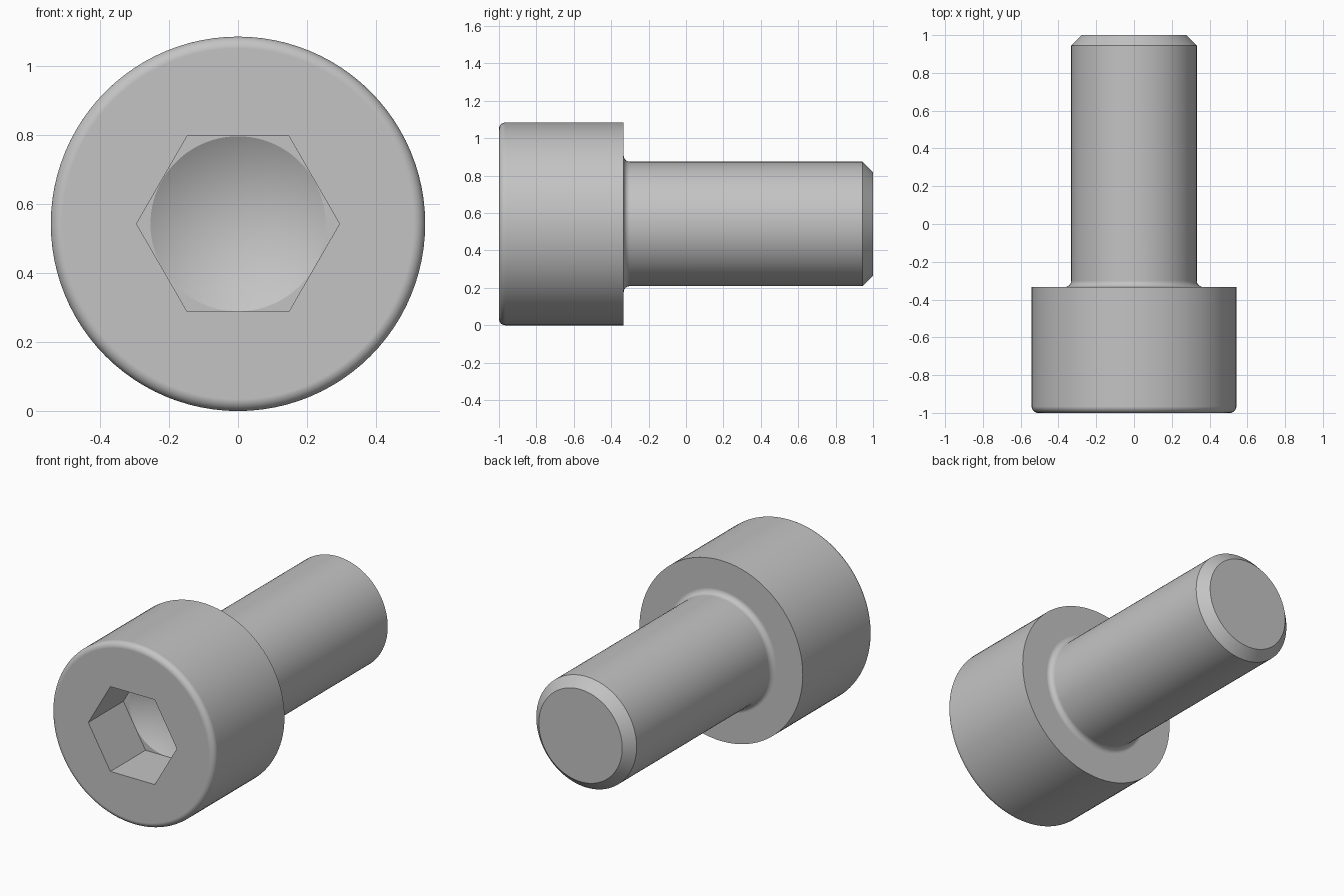
import bpy
import bmesh
from math import sin, cos, pi, radians

cube = bpy.data.objects.get("Cube")
if cube:
    bpy.data.objects.remove(cube)

SEGMENTS = 96              # multiple of 6, so the socket corners are exact
HEAD_R, SHANK_R, TIP_R = 0.542, 0.333, 0.277
SEAT_Y = -0.333            # underside of the head
SOCKET_Y = -0.667          # floor of the socket
APOTHEM = 0.2545           # half the socket width across flats
ROUND, FILLET, CHAMFER = 0.034, 0.032, 0.056
STEPS = 8


def circle(radius):
    return lambda a: radius


def hexagon(apothem):
    # distance to a hexagon with corners on the x axis
    return lambda a: apothem / cos(a % (pi / 3) - pi / 6)


def arc(cy, cr, radius, start, end):
    # profile points of a rounded edge: (y, radius)
    angles = [radians(start + (end - start) * i / STEPS) for i in range(STEPS + 1)]
    return [(cy + radius * cos(t), circle(cr + radius * sin(t))) for t in angles]


# Profile from the socket floor, around the head and along the shank
profile = [(SOCKET_Y, circle(APOTHEM - 0.001)),
           (SOCKET_Y, hexagon(APOTHEM)),
           (-1, hexagon(APOTHEM))]
profile += arc(-1 + ROUND, HEAD_R - ROUND, ROUND, 180, 90)
profile += [(SEAT_Y, circle(HEAD_R))]
profile += arc(SEAT_Y + FILLET, SHANK_R + FILLET, FILLET, 180, 270)
profile += [(1 - CHAMFER, circle(SHANK_R)), (1, circle(TIP_R))]

bm = bmesh.new()
angles = [2 * pi * i / SEGMENTS for i in range(SEGMENTS)]
rings = [[bm.verts.new((r(a) * cos(a), y, HEAD_R + r(a) * sin(a))) for a in angles]
         for y, r in profile]
for a, b in zip(rings, rings[1:]):
    for i in range(SEGMENTS):
        j = (i + 1) % SEGMENTS
        bm.faces.new((a[i], a[j], b[j], b[i]))

# Drill cone at the bottom of the socket, and the flat shank end
tip = bm.verts.new((0, SOCKET_Y + APOTHEM * 0.577, HEAD_R))
for i in range(SEGMENTS):
    bm.faces.new((rings[0][i], tip, rings[0][(i + 1) % SEGMENTS]))
bm.faces.new(rings[-1])
bmesh.ops.recalc_face_normals(bm, faces=bm.faces)

mesh = bpy.data.meshes.new("socket_head_screw")
bm.to_mesh(mesh)
bm.free()
screw = bpy.data.objects.new("socket_head_screw", mesh)
bpy.context.collection.objects.link(screw)

# Plain grey steel
steel = bpy.data.materials.new("grey_steel")
steel.use_nodes = True
colour = (0.55, 0.55, 0.55, 1)
steel.diffuse_color = colour
steel.node_tree.nodes["Principled BSDF"].inputs["Base Color"].default_value = colour
mesh.materials.append(steel)

# Smooth curved surfaces with crisp edges and flat end faces
bpy.ops.object.select_all(action='DESELECT')
screw.select_set(True)
bpy.context.view_layer.objects.active = screw
bpy.ops.object.shade_smooth_by_angle(angle=radians(25))
weighted = screw.modifiers.new("flat_face_normals", 'WEIGHTED_NORMAL')
weighted.keep_sharp = True
